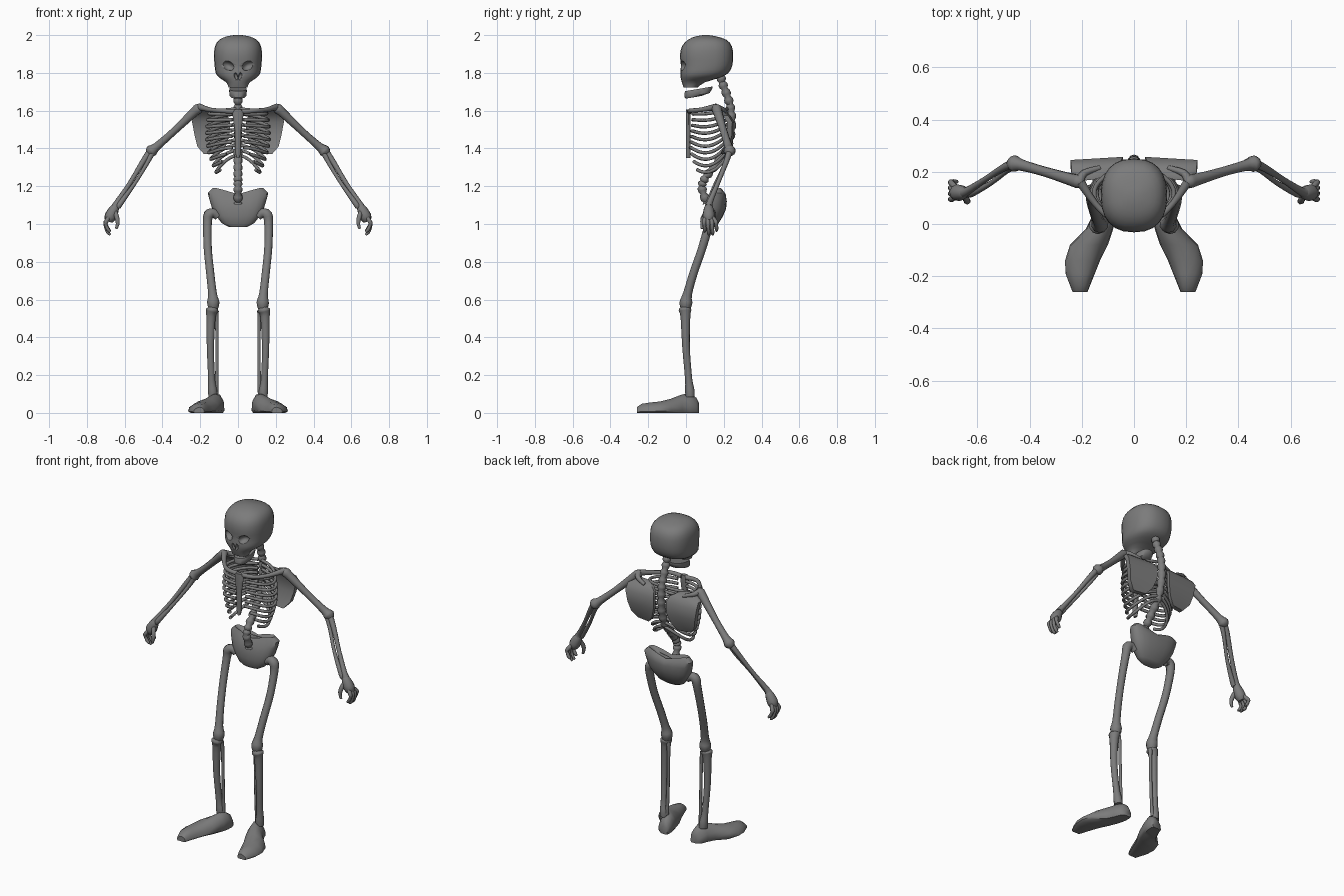
import bpy, bmesh, math
from mathutils import Vector

bone = bpy.data.materials.new("grey bone")
bone.diffuse_color = (0.2, 0.2, 0.2, 1)


def finish(name, bm, angle=45):
    bmesh.ops.recalc_face_normals(bm, faces=bm.faces)
    me = bpy.data.meshes.new(name)
    bm.to_mesh(me)
    bm.free()
    ob = bpy.data.objects.new(name, me)
    bpy.context.collection.objects.link(ob)
    me.materials.append(bone)
    bpy.ops.object.select_all(action='DESELECT')
    ob.select_set(True)
    bpy.context.view_layer.objects.active = ob
    bpy.ops.object.shade_smooth_by_angle(angle=math.radians(angle))
    return ob


def loft(name, rings, angle=45):
    """Skin a list of equal-length point rings and cap both ends."""
    bm = bmesh.new()
    vs = [[bm.verts.new(p) for p in r] for r in rings]
    n = len(vs[0])
    for a, b in zip(vs, vs[1:]):
        for i in range(n):
            bm.faces.new((a[i], a[(i + 1) % n], b[(i + 1) % n], b[i]))
    bm.faces.new(vs[0])
    bm.faces.new(vs[-1])
    return finish(name, bm, angle)


def curve(pts, steps):
    """Catmull-Rom through points of any dimension."""
    pts = [Vector(p) for p in pts]
    out = []
    for i in range(len(pts) - 1):
        p0, p1, p2, p3 = pts[max(i - 1, 0)], pts[i], pts[i + 1], pts[min(i + 2, len(pts) - 1)]
        for k in range(steps):
            t = k / steps
            out.append(0.5 * (2 * p1 + (p2 - p0) * t + (2 * p0 - 5 * p1 + 4 * p2 - p3) * t * t
                              + (3 * p1 - p0 - 3 * p2 + p3) * t ** 3))
    return out + [pts[-1]]


def tube(name, pts, steps=3, sides=10):
    """Round bone through (x, y, z, radius) points."""
    path = curve(pts, steps)
    rings = []
    for i, p in enumerate(path):
        d = (path[min(i + 1, len(path) - 1)] - path[max(i - 1, 0)]).to_3d().normalized()
        u = d.cross(Vector((0.31, 0.9, 0.3))).normalized()
        v = d.cross(u)
        rings.append([p.to_3d() + p[3] * (u * math.cos(a) + v * math.sin(a))
                      for a in (math.tau * k / sides for k in range(sides))])
    return loft(name, rings, 60)


def oval(z, w, y0, y1, n=24, e=2.4, slope=0):
    """Horizontal rounded ring of half width w, between y0 and y1."""
    out = []
    for k in range(n):
        c, s = math.cos(math.tau * k / n), math.sin(math.tau * k / n)
        y = (y0 + y1) / 2 + (y1 - y0) / 2 * math.copysign(abs(s) ** (2 / e), s)
        out.append((w * math.copysign(abs(c) ** (2 / e), c), y, z + slope * y))
    return out


def ball(name, loc, scale, tilt=0):
    bm = bmesh.new()
    bmesh.ops.create_uvsphere(bm, u_segments=16, v_segments=10, radius=1)
    ob = finish(name, bm)
    ob.location, ob.scale, ob.rotation_euler = loc, scale, (0, tilt, 0)
    return ob


# skull with carved eye sockets and nostrils
skull = loft("skull", [oval(*r) for r in curve([
    (1.722, .05, -.012, .06), (1.75, .062, -.022, .10), (1.775, .10, -.028, .18),
    (1.80, .118, -.03, .225), (1.84, .124, -.027, .245), (1.89, .127, -.032, .25),
    (1.94, .122, -.022, .243), (1.975, .10, .01, .215), (1.993, .06, .05, .16),
    (2.0, .02, .09, .12)], 2)], 50)
cutters = []
for s in (-1, 1):
    cutters.append(ball("eye_cutter", (s * .054, -.035, 1.838), (.036, .045, .025), -s * .5))
    cutters.append(ball("nose_cutter", (s * .011, -.032, 1.782), (.009, .025, .02), s * .3))
for c in cutters:
    m = skull.modifiers.new("cut", 'BOOLEAN')
    m.object, m.operation, m.solver = c, 'DIFFERENCE', 'EXACT'
    bpy.context.view_layer.objects.active = skull
    bpy.ops.object.modifier_apply(modifier="cut")
    bpy.data.objects.remove(c)

# lower jaw
loft("jaw", [oval(z, w, a, b, slope=.17) for z, w, a, b in (
    (1.664, .036, .0, .08), (1.672, .045, -.008, .125), (1.695, .047, -.008, .14), (1.704, .045, -.004, .14))])

# spine with vertebra ridges
spine = curve([(.18, 1.80), (.195, 1.74), (.225, 1.66), (.24, 1.58), (.238, 1.48),
               (.21, 1.385), (.15, 1.305), (.10, 1.24), (.085, 1.19), (.11, 1.11)], 6)
tube("spine", [(0, y, z, (.024, .024, .016)[i % 3]) for i, (y, z) in enumerate(spine)], 1)

# breastbone
loft("breastbone", [oval(z, w, .0, .024, 10) for z, w in (
    (1.35, .008), (1.38, .016), (1.50, .018), (1.55, .026), (1.59, .03), (1.605, .02))])

# pelvis bowl, raised at the hips
pelvis = loft("pelvis", [[(x, y, z + lift * min(1, abs(x) / .11)) for x, y, z in oval(z0, w, a, b, 20, 2.6)]
                         for z0, w, a, b, lift in (
    (.985, .05, .115, .15, 0), (1.0, .085, .105, .17, .005), (1.04, .118, .10, .195, .005),
    (1.08, .138, .10, .212, .005), (1.12, .152, .11, .216, .012), (1.145, .16, .125, .212, .02),
    (1.158, .135, .135, .195, .032), (1.14, .09, .145, .18, .03))], 40)

for s, side in ((-1, "right"), (1, "left")):
    def limb(name, *pts, **kw):
        return tube(side + "_" + name, [(s * x, y, z, r) for x, y, z, r in pts], **kw)

    # ribs
    for i in range(10):
        t = i / 9
        w = .13 + .05 * math.sin(math.pi * min(1, .15 + t * .75)) - .03 * t
        end = math.pi * (.94 if i < 7 else .94 - .08 * (i - 6))
        pts = []
        for k in range(11):
            a = .08 + (end - .08) * k / 10
            z = 1.61 - .245 * t - (.03 + .02 * t) * a / math.pi - (.01 + .055 * t) * math.sin(a) ** 2
            d = .1 - .02 * (1 - t) * (k / 10)
            pts.append((w * math.sin(a), .117 + d * math.cos(a), z, .009))
        limb("rib_%d" % (i + 1), *pts, steps=2, sides=8)

    # collar bone and shoulder spur
    limb("collar_bone", (.015, .02, 1.595, .014), (.09, .025, 1.60, .012),
         (.15, .08, 1.605, .012), (.205, .16, 1.62, .018))
    limb("shoulder_spur", (.21, .16, 1.615, .02), (.19, .195, 1.605, .014), (.13, .215, 1.585, .01))

    # shoulder blade: curved plate
    rows = ((1.60, .10, .20, .205), (1.575, .055, .24, .235), (1.54, .042, .243, .257),
            (1.47, .045, .23, .255), (1.41, .065, .215, .24), (1.37, .10, .18, .222))
    loft(side + "_shoulder_blade", [
        [(s * (a + (b - a) * u), y - v - .02 * (u if v else u * .6), z)
         for u, v in ((0, 0), (.5, -.004), (1, 0), (1, .02), (.5, .024), (0, .02))]
        for z, a, b, y in rows], 50)

    # arm
    limb("upper_arm", (.195, .16, 1.625, .012), (.21, .162, 1.612, .026), (.24, .17, 1.585, .024),
         (.34, .20, 1.49, .019), (.43, .225, 1.41, .022), (.458, .231, 1.387, .032), (.475, .229, 1.37, .018))
    limb("forearm_outer", (.465, .23, 1.385, .018), (.50, .215, 1.335, .015), (.57, .17, 1.22, .012),
         (.635, .128, 1.12, .016), (.65, .122, 1.095, .02))
    limb("forearm_inner", (.455, .222, 1.375, .016), (.485, .205, 1.315, .011), (.55, .155, 1.21, .010),
         (.622, .118, 1.11, .015), (.635, .118, 1.09, .014))

    # hand
    limb("palm", (.642, .122, 1.10, .016), (.655, .12, 1.08, .026), (.675, .12, 1.04, .032), (.685, .122, 1.015, .022))
    for j in range(4):
        y, drop = .085 + .021 * j, (.015, 0, .0, .02)[j]
        limb("finger_%d" % (j + 1), (.68, .105 + .011 * j, 1.04, .011), (.70, y + .01, 1.01, .012),
             (.70, y + .012, .98 + drop, .009), (.688, y + .014, .955 + drop, .01),
             (.676, y + .014, .943 + drop, .006), steps=2, sides=8)
    limb("thumb", (.65, .108, 1.065, .012), (.64, .09, 1.03, .013), (.637, .085, 1.0, .01),
         (.645, .085, .975, .007), steps=2, sides=8)

    # leg
    limb("thigh", (.105, .135, 1.04, .022), (.13, .132, 1.058, .025), (.155, .128, 1.048, .028),
         (.162, .122, 1.0, .024), (.16, .085, .87, .022), (.147, .04, .74, .022),
         (.135, .008, .63, .024), (.131, .0, .585, .034), (.132, -.002, .55, .026))
    limb("shin", (.138, -.005, .562, .02), (.138, -.005, .545, .034), (.143, -.003, .51, .026),
         (.146, .0, .35, .02), (.14, .014, .18, .019), (.135, .02, .12, .025), (.133, .022, .085, .024))
    limb("calf_bone", (.115, .004, .54, .014), (.112, .01, .48, .01), (.111, .014, .3, .009),
         (.113, .02, .15, .01), (.117, .022, .10, .013), steps=3, sides=8)

    # foot
    sections = ((.07, .08, .125, .05), (.055, .072, .15, .08), (.02, .072, .165, .102), (-.02, .08, .185, .098),
                (-.08, .10, .245, .075), (-.14, .13, .264, .06), (-.19, .15, .262, .055),
                (-.235, .168, .245, .048), (-.26, .178, .235, .03))
    prof = ((0, .15), (.1, 0), (.9, 0), (1, .15), (.96, .5), (.75, .82), (.5, 1), (.25, .95), (.04, .6))
    loft(side + "_foot", [[(s * (a + (b - a) * u), y, h * v) for u, v in prof]
                          for y, a, b, h in sections], 50)
